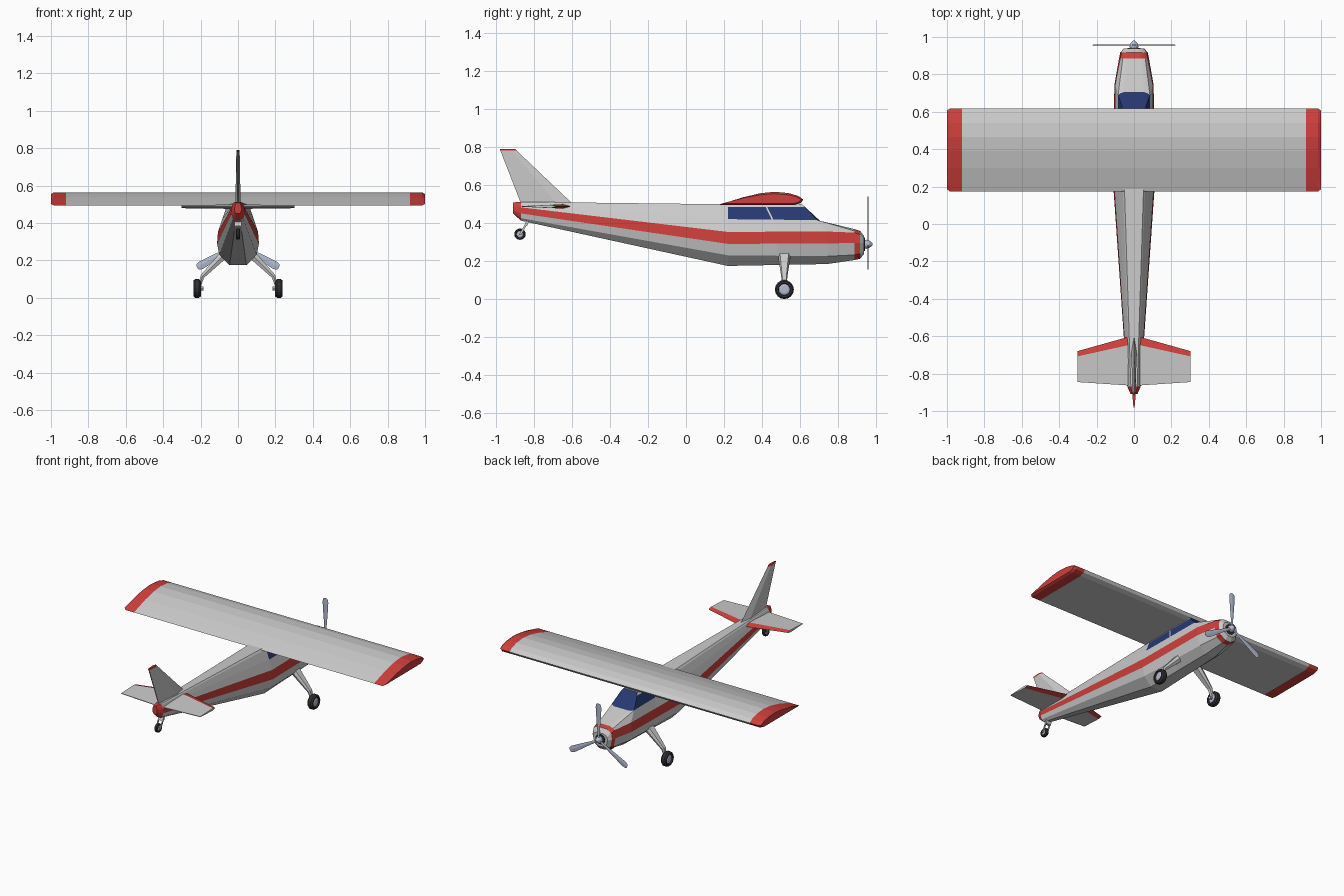
import bpy, bmesh
from math import sin, cos, pi, radians
from mathutils import Vector, Matrix

if "Cube" in bpy.data.objects:
    bpy.data.objects.remove(bpy.data.objects["Cube"])


def material(name, rgb):
    m = bpy.data.materials.new(name)
    m.diffuse_color = (*rgb, 1)
    m.use_nodes = True
    m.node_tree.nodes["Principled BSDF"].inputs["Base Color"].default_value = m.diffuse_color
    return m


GREY, RED, NAVY, STEEL, BLACK = range(5)
MATS = [material("grey", (0.8, 0.8, 0.8)), material("red", (0.62, 0.05, 0.045)),
        material("window_navy", (0.02, 0.04, 0.17)), material("steel_blue", (0.45, 0.5, 0.65)),
        material("black", (0.03, 0.03, 0.03))]


def loft(name, rings, paint=lambda i, j: GREY, caps=(GREY, GREY)):
    """Skin equal-length rings of points; paint(i, j) gives each face's colour."""
    bm = bmesh.new()
    vs = [[bm.verts.new(p) for p in r] for r in rings]
    n = len(rings[0])
    for i in range(len(rings) - 1):
        for j in range(n):
            k = (j + 1) % n
            f = bm.faces.new((vs[i][j], vs[i][k], vs[i + 1][k], vs[i + 1][j]))
            f.material_index = paint(i, j)
    for ring, c in ((vs[0], caps[0]), (vs[-1], caps[1])):
        bm.faces.new(ring).material_index = c
    bmesh.ops.remove_doubles(bm, verts=bm.verts, dist=1e-5)
    bmesh.ops.recalc_face_normals(bm, faces=bm.faces)
    # keep only the colours this part uses
    used = sorted({f.material_index for f in bm.faces})
    for f in bm.faces:
        f.material_index = used.index(f.material_index)
    me = bpy.data.meshes.new(name)
    bm.to_mesh(me)
    bm.free()
    for u in used:
        me.materials.append(MATS[u])
    ob = bpy.data.objects.new(name, me)
    bpy.context.collection.objects.link(ob)
    return ob


def circle(axis, at, r, centre, n=16):
    a = [2 * pi * k / n for k in range(n)]
    if axis == 'x':
        return [(at, centre[0] + r * cos(t), centre[1] + r * sin(t)) for t in a]
    return [(centre[0] + r * cos(t), at, centre[1] + r * sin(t)) for t in a]


# Fuselage: half sections from belly to roof as (x, z), mirrored into rings
def half(y, xs, zs):
    ys = y if isinstance(y, tuple) else (y,) * 7
    return [Vector(p) for p in zip(xs, ys, zs)]


def blend(a, b, t):
    return [p.lerp(q, t) for p, q in zip(a, b)]


tail_end = half(-0.91, (.008, .014, .018, .018, .016, .013, .01), (.45, .456, .466, .48, .492, .502, .508))
tail = half(-0.868, (.012, .027, .036, .034, .029, .023, .017), (.412, .425, .45, .482, .495, .505, .511))
cabin_back = half(0.22, (.045, .1, .112, .107, .085, .061, .052), (.174, .23, .29, .353, .42, .485, .498))
cabin_front = half((.743, .743, .743, .743, .69, .625, .607), (.035, .085, .105, .1, .085, .062, .052),
                   (.184, .225, .292, .355, .415, .485, .501))
glass_base = [p.copy() for p in cabin_front]
glass_base[5] = Vector((.07, .7, .412))
glass_base[6] = Vector((.055, .705, .411))
cowl = half(0.885, (.022, .065, .08, .073, .06, .048, .036), (.205, .232, .295, .349, .358, .364, .368))
nose = half(0.916, (.022, .06, .074, .068, .056, .044, .034), (.212, .238, .295, .338, .347, .354, .358))
face = half(0.937, (.016, .045, .056, .05, .042, .033, .025), (.238, .255, .292, .314, .322, .327, .33))
halves = [tail_end, tail, cabin_back, blend(cabin_back, cabin_front, .49),
          blend(cabin_back, cabin_front, .51), cabin_front, glass_base, cowl, nose, face]


def fuselage_paint(i, j):
    row = min(j, 12 - j)
    if i in (0, 7):
        return RED
    if i == 5 and 4 <= row <= 6:
        return NAVY
    if i in (2, 4) and row == 4:
        return NAVY
    return RED if row == 2 and i < 8 else GREY


rings = [h + [Vector((-p.x, p.y, p.z)) for p in reversed(h)] for h in halves]
loft("fuselage", rings, fuselage_paint, (RED, GREY))

# Wing with red rounded tips
AIRFOIL = [(.175, .494), (.22, .509), (.3, .535), (.39, .556), (.465, .564), (.54, .557),
           (.59, .542), (.617, .523), (.605, .506), (.575, .495), (.4, .494)]


def wing_ring(x, s):
    return [(x, .4 + (y - .4) * (1 - (1 - s) * .2), .524 + (z - .524) * s) for y, z in AIRFOIL]


stations = [(-1, .75), (-.985, 1), (-.92, 1), (.92, 1), (.985, 1), (1, .75)]
loft("wing", [wing_ring(x, s) for x, s in stations],
     lambda i, j: GREY if i == 2 else RED, (RED, RED))


# Tailplane with red leading edge
def tailplane_ring(x, le, te, t):
    m = le + (te - le) * .17
    z = .487
    return [(x, le, z), (x, m, z + t), (x, te, z + .002), (x, te, z - .002), (x, m, z - t)]


loft("tailplane", [tailplane_ring(-.303, -.68, -.845, .008), tailplane_ring(0, -.595, -.865, .012),
                   tailplane_ring(.303, -.68, -.845, .008)],
     lambda i, j: RED if j in (0, 4) else GREY)


# Fin with red tip
def fin_ring(z, le, te, t):
    m = le + (te - le) * .3
    return [(0, le, z), (t, m, z), (.003, te, z), (-.003, te, z), (-t, m, z)]


loft("fin", [fin_ring(.495, -.59, -.865, .014), fin_ring(.78, -.89, -.976, .009),
             fin_ring(.79, -.9, -.98, .008)],
     lambda i, j: RED if i else GREY, (GREY, RED))


# Wheels
def wheel(name, x, y, z, r, w):
    prof = [(-.4, .55), (-1, .65), (-1, .85), (-.5, 1), (.5, 1), (1, .85), (1, .65), (.4, .55)]
    loft(name, [circle('x', x + a * w, r * b, (y, z)) for a, b in prof],
         lambda i, j: BLACK, (STEEL, STEEL))
    loft(name + "_hub", [circle('x', x + a * w, r * b, (y, z), 12) for a, b in
                         ((-.85, .4), (-.6, .62), (.6, .62), (.85, .4))],
         lambda i, j: STEEL, (STEEL, STEEL))


# Main landing gear: tapered legs and axles
for side, label in ((1, "right"), (-1, "left")):
    def leg_ring(x, z, w, t):
        return [(side * (x + a * t), .517 + b * w, z + a * t) for a, b in
                ((-1, -.7), (-1, .7), (0, 1), (1, .7), (1, -.7), (0, -1))]
    loft(label + "_gear_leg", [leg_ring(.07, .235, .034, .016), leg_ring(.19, .115, .016, .008),
                               leg_ring(.205, .065, .012, .006)])
    loft(label + "_axle", [circle('x', side * x, .01, (.517, .05), 8) for x in (.185, .22)])
    wheel(label + "_wheel", side * .219, .517, .05, .05, .02)

# Tail wheel and fork
wheel("tail_wheel", 0, -.873, .341, .03, .012)
for s in (1, -1):
    loft("tail_fork", [[(s * .016 + a * .003, y + b * .006, z) for a, b in
                        ((-1, -1), (1, -1), (1, 1), (-1, 1))] for y, z in ((-.873, .336), (-.84, .395))])
loft("tail_strut", [[(a * .019, y + b * .008, z) for a, b in ((-1, -1), (1, -1), (1, 1), (-1, 1))]
                    for y, z in ((-.843, .385), (-.825, .43))])

# Spinner and dark cowl opening
HUB = (0, .288)
loft("cowl_opening", [circle('y', y, .036, HUB) for y in (.93, .94)], lambda i, j: BLACK, (BLACK, BLACK))
loft("spinner", [circle('y', y, r, HUB, 12) for y, r in
                 ((.935, .02), (.948, .024), (.963, .02), (.975, .011), (.981, .004))],
     lambda i, j: STEEL, (STEEL, STEEL))

# Three propeller blades
for k in range(3):
    rot = Matrix.Rotation(radians(120 * k), 3, 'Y')
    blade = [(0.0, .008), (.07, .01), (.15, .017), (.225, .022), (.245, .018), (.252, .01)]
    loft("propeller_blade", [[rot @ Vector((a * w, b * .0025, r)) + Vector((0, .957, HUB[1]))
                              for a, b in ((-1, 0), (0, 1), (1, 0), (0, -1))] for r, w in blade],
         lambda i, j: STEEL, (STEEL, STEEL))
